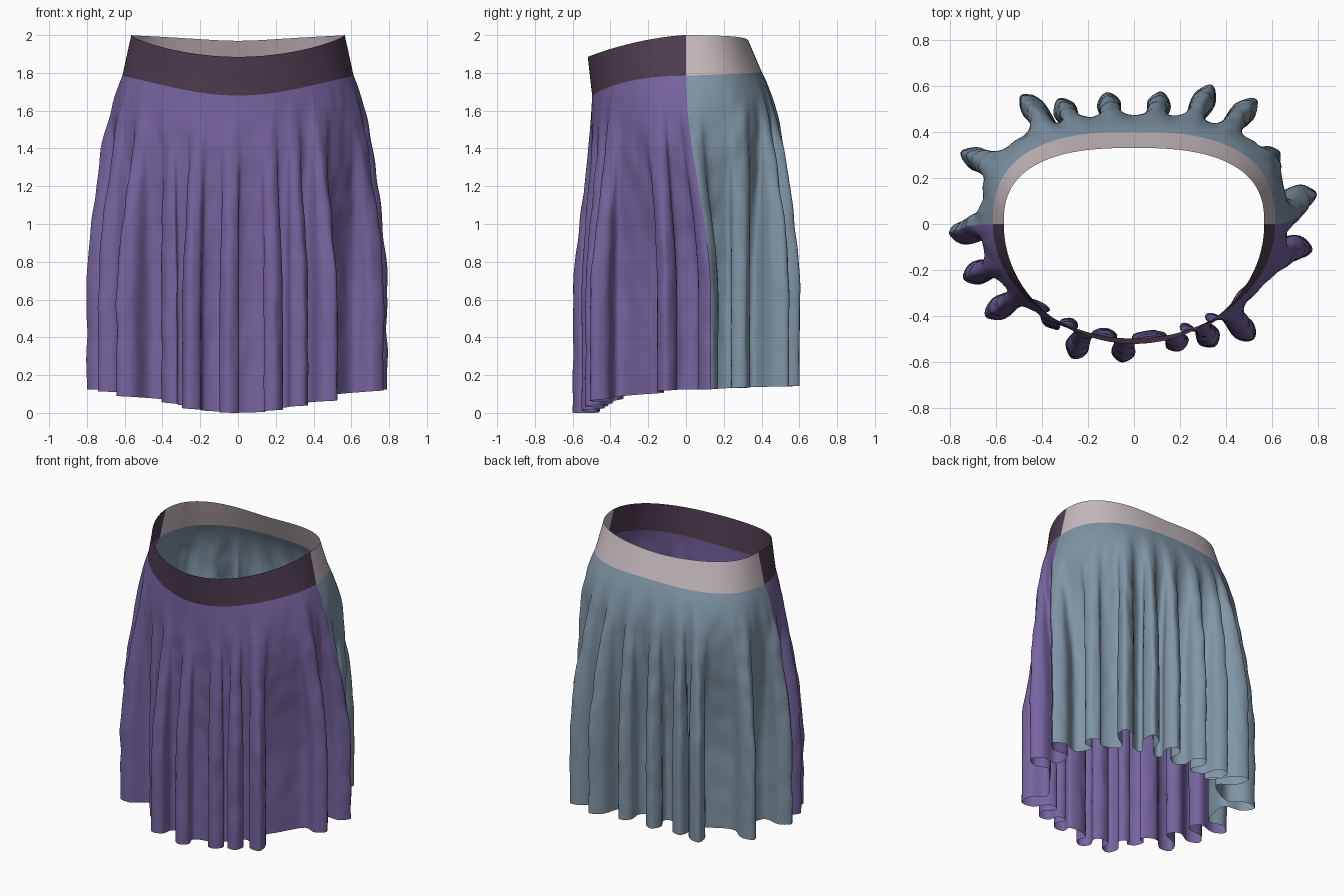
import bpy, math
from mathutils import Vector, noise

if "Cube" in bpy.data.objects:
    bpy.data.objects.remove(bpy.data.objects["Cube"])

def material(name, rgb):
    m = bpy.data.materials.new(name)
    m.diffuse_color = (*rgb, 1)
    m.use_nodes = True
    m.node_tree.nodes["Principled BSDF"].inputs["Base Color"].default_value = m.diffuse_color
    return m

PURPLE = material("purple cloth", (0.178, 0.127, 0.345))
BLUE = material("grey blue cloth", (0.216, 0.301, 0.381))
PLUM = material("dark plum band", (0.078, 0.047, 0.080))
PALE = material("pale band", (0.578, 0.503, 0.527))

def ring(u, a, back, front):
    """Oval outline: squarer at the back, elliptical at the front."""
    c, s = math.cos(u), math.sin(u)
    b, n = (back, 2.6) if s >= 0 else (front, 2.0)
    r = ((abs(c) / a) ** n + (abs(s) / b) ** n) ** (-1 / n)
    return Vector((r * c, r * s))

# Outer tips of the hem folds, anticlockwise from the right seam
TIPS = [(.79, .13), (.63, .31), (.53, .54), (.34, .60), (.12, .57), (-.12, .57),
        (-.33, .54), (-.49, .56), (-.75, .31),
        (-.80, -.04), (-.74, -.23), (-.64, -.40), (-.38, -.44), (-.27, -.58),
        (-.05, -.60), (.20, -.55), (.35, -.53), (.52, -.50), (.77, -.11)]
LEFT = 9                       # fold that carries the left seam
TAU = 2 * math.pi
polar = [math.atan2(y, x) % TAU for x, y in TIPS]
waist = list(polar)
waist[0], waist[LEFT], waist[-1] = 0, math.pi, TAU - 0.22
polar.append(polar[0] + TAU)
waist.append(TAU)

# Control points of the hem: tip, bulge, neck, valley, neck, bulge, ...
ctrl = []                      # (waist angle, hem point)
N = len(TIPS)

def fold(i):
    tip = Vector(TIPS[i % N])
    base = ring(polar[i], .59, .41, .47)
    d = (tip - base).normalized()
    return tip, base, tip - base, Vector((-d.y, d.x))

for i in range(N):
    tip, base, arm, side = fold(i)
    tip2, base2, arm2, side2 = fold(i + 1)
    u0, du = waist[i], waist[i + 1] - waist[i]
    valley = ring((polar[i] + polar[i + 1]) / 2, .59, .40, .465)
    ctrl += [(u0, tip),
             (u0 + .15 * du, base + arm * .68 + side * .052),
             (u0 + .32 * du, base + arm * .15 + side * .032),
             (u0 + .5 * du, valley),
             (u0 + .68 * du, base2 + arm2 * .15 - side2 * .032),
             (u0 + .85 * du, base2 + arm2 * .68 - side2 * .052)]

# Smooth the hem with a closed Catmull-Rom curve
SUB = 5
hem = []
M = len(ctrl)
for i in range(M):
    p0, p1, p2, p3 = (ctrl[(i + k) % M][1] for k in (-1, 0, 1, 2))
    ua = ctrl[i][0]
    ub = ctrl[i + 1][0] if i + 1 < M else TAU
    for k in range(SUB):
        t = k / SUB
        p = .5 * (2 * p1 + (p2 - p0) * t + (2 * p0 - 5 * p1 + 4 * p2 - p3) * t * t
                  + (3 * p1 - p0 - 3 * p2 + p3) * t ** 3)
        hem.append((ua + (ub - ua) * t, p))
hem.append((TAU, hem[0][1]))
SEAM = LEFT * 6 * SUB

# Heights of the three edges around the body
def top_z(u):
    s = math.sin(u)
    return 2 - .03 * s * s if s > 0 else 2 - .115 * abs(s) ** 1.5

def waist_z(u):
    s = math.sin(u)
    return 1.785 + .022 * s if s > 0 else 1.785 - .105 * s * s

def hem_z(u):
    s = math.sin(u)
    return .125 + .02 * s if s > 0 else .125 * (1 - s * s)

def band_point(u, p, t):
    q = ring(u, .565, .33, .52).lerp(ring(u, .612, .40, .497), t)
    return q.x, q.y, top_z(u) + (waist_z(u) - top_z(u)) * t

def skirt_point(u, p, t):
    hip = ring(u, .612, .40, .497).lerp(ring(u, .70, .51, .505), 1 - (1 - t) ** 8)
    k = min(t / .7, 1)
    k = k * k * (3 - 2 * k)
    q = hip.lerp(p, k)
    z = waist_z(u) + (hem_z(u) - waist_z(u)) * t
    # fine crumples along the folds, fading at the waist and the hem
    fade = min(1, t * 6) * min(1, (1 - t) * 6)
    q = q * (1 + .016 * fade * noise.noise(Vector((q.x * 16, q.y * 16, z * 6))))
    return q.x, q.y, z

def sheet(name, mat, point, cols, rows):
    verts = [point(u, p, r / rows) for u, p in cols for r in range(rows + 1)]
    w = rows + 1
    faces = [(i * w + r, i * w + r + 1, (i + 1) * w + r + 1, (i + 1) * w + r)
             for i in range(len(cols) - 1) for r in range(rows)]
    me = bpy.data.meshes.new(name)
    me.from_pydata(verts, [], faces)
    me.materials.append(mat)
    me.polygons.foreach_set("use_smooth", [True] * len(faces))
    ob = bpy.data.objects.new(name, me)
    bpy.context.collection.objects.link(ob)

# Four cloth panels that meet at the side seams
back, front = hem[:SEAM + 1], hem[SEAM:]
sheet("skirt_back", BLUE, skirt_point, back, 56)
sheet("skirt_front", PURPLE, skirt_point, front, 56)
sheet("waistband_back", PALE, band_point, back, 4)
sheet("waistband_front", PLUM, band_point, front, 4)
